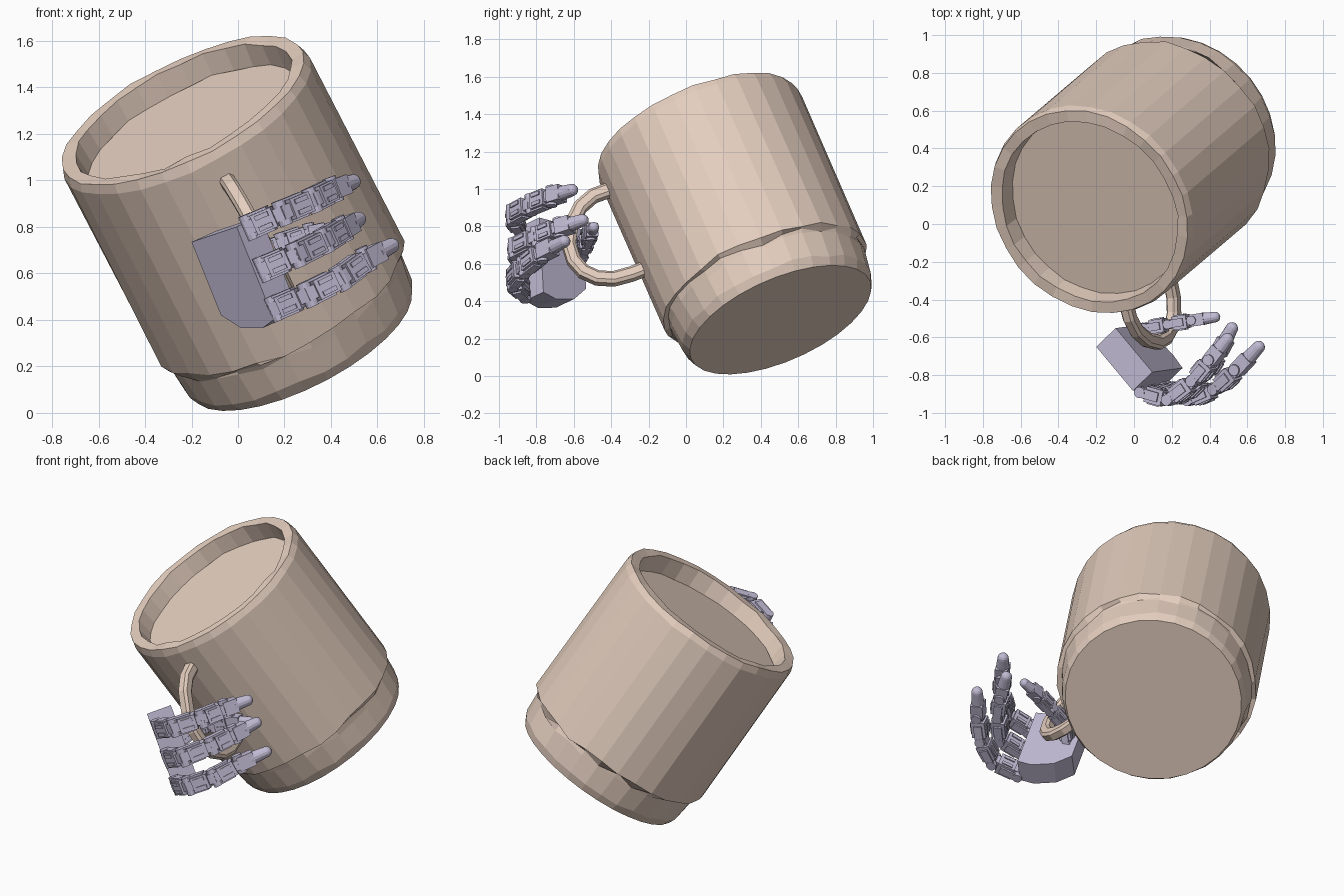
import bpy, bmesh, math, random
from mathutils import Vector, Matrix

if "Cube" in bpy.data.objects:
    bpy.data.objects.remove(bpy.data.objects["Cube"])

random.seed(4)


def material(name, col):
    m = bpy.data.materials.new(name)
    m.diffuse_color = (*col, 1)
    m.use_nodes = True
    m.node_tree.nodes["Principled BSDF"].inputs["Base Color"].default_value = m.diffuse_color
    return m


CLAY = material("clay", (0.78, 0.62, 0.52))
LILAC = material("lilac", (0.54, 0.50, 0.66))


def finish(bm, name, mat):
    bmesh.ops.recalc_face_normals(bm, faces=bm.faces)
    me = bpy.data.meshes.new(name)
    bm.to_mesh(me)
    bm.free()
    me.materials.append(mat)
    ob = bpy.data.objects.new(name, me)
    bpy.context.collection.objects.link(ob)
    return ob


# Mug frame: axis up the mug, radial direction towards the handle
BASE = Vector((0.275, 0.505, 0.30))
AX = Vector((-0.423, -0.365, 0.829)).normalized()
RAD = Vector((0.215, -0.93, -0.30))
RAD = (RAD - AX * RAD.dot(AX)).normalized()
TAN = AX.cross(RAD)

# Mug body: lathe profile (height, radius, jitter) with a rough foot step and rim
profile = [(0, 0.522, 0), (0.05, 0.545, 0.008), (0.185, 0.56, 0.012),
           (0.205, 0.565, 0.02), (0.222, 0.588, 0.016), (1.165, 0.588, 0.004),
           (1.206, 0.575, 0.005), (1.203, 0.515, 0.008), (1.10, 0.505, 0.008)]
N = 30
bm = bmesh.new()
rings = []
for s, r, j in profile:
    ring = []
    for i in range(N):
        t = 2 * math.pi * i / N
        ss = s + random.uniform(-j, j)
        rr = r + random.uniform(-j, j) * 0.4
        ring.append(bm.verts.new(BASE + AX * ss + (RAD * math.cos(t) + TAN * math.sin(t)) * rr))
    rings.append(ring)
for a, b in zip(rings, rings[1:]):
    for i in range(N):
        k = (i + 1) % N
        bm.faces.new((a[i], a[k], b[k], b[i]))
bm.faces.new(rings[0])
bm.faces.new(rings[-1])
finish(bm, "mug_body", CLAY)

# Handle: chamfered strip swept along a loop in the axis plane
path = [(0.56, 1.045), (0.67, 1.04), (0.76, 1.0), (0.84, 0.92), (0.90, 0.81),
        (0.91, 0.71), (0.885, 0.63), (0.83, 0.57), (0.75, 0.535), (0.65, 0.53), (0.56, 0.535)]
pts = [RAD * r + AX * s + BASE for r, s in path]
section = [(-0.037, -0.02), (-0.037, 0.02), (-0.02, 0.033), (0.02, 0.033),
           (0.037, 0.02), (0.037, -0.02), (0.02, -0.033), (-0.02, -0.033)]
bm = bmesh.new()
rings = []
for i, p in enumerate(pts):
    d = (pts[min(i + 1, len(pts) - 1)] - pts[max(i - 1, 0)]).normalized()
    n = d.cross(TAN)
    rings.append([bm.verts.new(p + n * u + TAN * v) for u, v in section])
for a, b in zip(rings, rings[1:]):
    for i in range(8):
        k = (i + 1) % 8
        bm.faces.new((a[i], a[k], b[k], b[i]))
bm.faces.new(rings[0])
bm.faces.new(rings[-1])
finish(bm, "mug_handle", CLAY)

# Hand frame: across the fingers, towards the knuckles, palm inward normal
ACROSS = Vector((0.37, 0.05, -0.92)).normalized()
UP = Vector((0.63, -0.75, 0.2))
UP = (UP - ACROSS * UP.dot(ACROSS)).normalized()
IN = UP.cross(ACROSS).normalized()

# Palm: prism with cut corners at the thumb end
CORNER = Vector((-0.2, -0.65, 0.735))
outline = [(0, 0), (0, 0.31), (0.43, 0.31), (0.45, 0.22), (0.42, 0.09), (0.34, 0.0)]
bm = bmesh.new()
lo = [bm.verts.new(CORNER + ACROSS * a + UP * u) for a, u in outline]
hi = [bm.verts.new(CORNER + ACROSS * a + UP * u + IN * 0.15) for a, u in outline]
bm.faces.new(lo)
bm.faces.new(hi)
for i in range(len(lo)):
    k = (i + 1) % len(lo)
    bm.faces.new((lo[i], lo[k], hi[k], hi[i]))
finish(bm, "palm", LILAC)


def frame(o, d, side):
    """Matrix at o: x along d, y along side."""
    x = d.normalized()
    y = (side - x * side.dot(x)).normalized()
    z = x.cross(y)
    m = Matrix((x, y, z)).transposed().to_4x4()
    m.translation = o
    return m


def box(bm, m, centre, size):
    s = Matrix.Diagonal((*size, 1))
    bmesh.ops.create_cube(bm, size=1, matrix=m @ Matrix.Translation(centre) @ s)


def pin(bm, m, centre, radius, length):
    """Short joint cylinder along the frame's y axis."""
    bmesh.ops.create_cone(bm, cap_ends=True, segments=12, radius1=radius, radius2=radius,
                          depth=length, matrix=m @ Matrix.Translation(centre)
                          @ Matrix.Rotation(math.pi / 2, 4, 'X'))


def finger(name, points, side, w=0.1):
    """Chain of motor boxes with side brackets and hinge pins, then a round tip."""
    bm = bmesh.new()
    points = [Vector(p) for p in points]
    last = len(points) - 2
    for i, (p, q) in enumerate(zip(points, points[1:])):
        m = frame(p, q - p, side)
        L = (q - p).length
        pin(bm, m, (0, 0, 0), w * 0.3, w * 1.12)
        if i == last:
            box(bm, m, (L * 0.2, 0, 0), (L * 0.5, w * 0.85, w * 0.75))
            r = w * 0.33
            bmesh.ops.create_cone(bm, cap_ends=True, segments=14, radius1=w * 0.4, radius2=r,
                                  depth=L * 0.5, matrix=m @ Matrix.Translation((L * 0.6, 0, 0))
                                  @ Matrix.Rotation(math.pi / 2, 4, 'Y'))
            bmesh.ops.create_uvsphere(bm, u_segments=14, v_segments=8, radius=r,
                                      matrix=m @ Matrix.Translation((L * 0.85, 0, 0)))
            continue
        box(bm, m, (L * 0.5, 0, 0), (L * 0.62, w * 0.9, w * 0.85))
        box(bm, m, (L * 0.1, 0, 0), (L * 0.35, w * 0.6, w * 0.6))
        box(bm, m, (L * 0.92, 0, 0), (L * 0.3, w * 0.6, w * 0.6))
        for sgn in (-1, 1):
            box(bm, m, (L * 0.3, sgn * w * 0.5, 0), (L * 0.75, w * 0.1, w * 0.5))
            box(bm, m, (L * 0.5, sgn * w * 0.25, w * 0.45), (L * 0.4, w * 0.2, w * 0.1))
            box(bm, m, (L * 0.5, sgn * w * 0.25, -w * 0.45), (L * 0.4, w * 0.2, w * 0.1))
    finish(bm, name, LILAC)


finger("upper_finger", [(0.05, -0.89, 0.80), (0.19, -0.93, 0.86), (0.32, -0.83, 0.915),
                        (0.41, -0.72, 0.96), (0.51, -0.59, 1.0)], ACROSS)
finger("middle_finger", [(0.11, -0.88, 0.62), (0.25, -0.92, 0.68), (0.37, -0.80, 0.74),
                         (0.45, -0.68, 0.79), (0.53, -0.53, 0.84)], ACROSS)
finger("lower_finger", [(0.16, -0.86, 0.45), (0.30, -0.93, 0.51), (0.44, -0.87, 0.58),
                        (0.55, -0.77, 0.66), (0.68, -0.63, 0.73)], ACROSS)
finger("thumb", [(0.0, -0.60, 0.60), (0.07, -0.55, 0.68), (0.19, -0.53, 0.73),
                 (0.31, -0.51, 0.77), (0.45, -0.49, 0.80)], ACROSS, 0.085)
